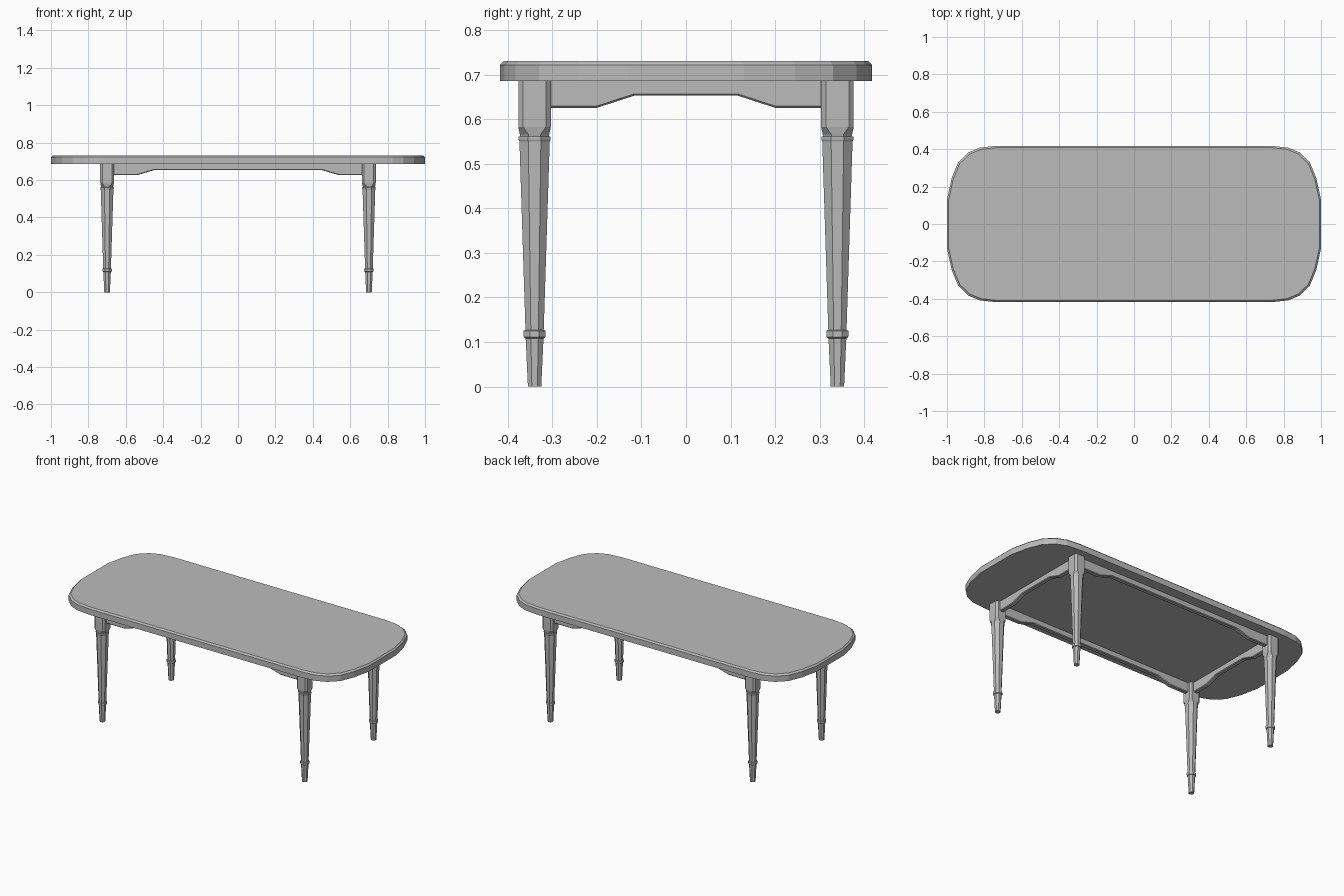
import bpy, bmesh
from mathutils import Vector

cube = bpy.data.objects.get("Cube")
if cube:
    bpy.data.objects.remove(cube, do_unlink=True)

grey = bpy.data.materials.new("plain_grey")
grey.use_nodes = True
COLOUR = (0.5, 0.5, 0.5, 1)
grey.diffuse_color = COLOUR
grey.node_tree.nodes["Principled BSDF"].inputs["Base Color"].default_value = COLOUR


def loft(name, rings, location=(0, 0, 0)):
    """Join equal-length rings of points into a capped, flat-shaded solid."""
    bm = bmesh.new()
    loops = [[bm.verts.new(p) for p in ring] for ring in rings]
    n = len(loops[0])
    for a, b in zip(loops, loops[1:]):
        for i in range(n):
            j = (i + 1) % n
            bm.faces.new((a[i], a[j], b[j], b[i]))
    bm.faces.new(loops[0][::-1])
    bm.faces.new(loops[-1])
    bmesh.ops.recalc_face_normals(bm, faces=bm.faces)
    mesh = bpy.data.meshes.new(name)
    bm.to_mesh(mesh)
    bm.free()
    mesh.materials.append(grey)
    obj = bpy.data.objects.new(name, mesh)
    obj.location = location
    bpy.context.collection.objects.link(obj)
    return obj


# Tabletop: rounded outline mirrored from one corner, with a chamfered rim
corner = [(1.0, 0.13), (0.975, 0.245), (0.94, 0.33),
          (0.885, 0.383), (0.825, 0.408), (0.735, 0.418)]
outline = (corner + [(-x, y) for x, y in corner[::-1]]
           + [(-x, -y) for x, y in corner] + [(x, -y) for x, y in corner[::-1]])


def top_ring(z, inset):
    return [(x * (1 - inset), y * (1 - inset / 0.418), z) for x, y in outline]


loft("tabletop", [top_ring(0.686, 0), top_ring(0.722, 0), top_ring(0.731, 0.009)])


# Legs: eight-sided section given by half width and half length of the flat side
def leg_ring(z, half, flat):
    f = half * flat
    quarter = [(half, -f), (half, f)]
    pts = []
    for _ in range(4):
        pts += quarter
        quarter = [(-y, x) for x, y in quarter]
    return [(x, y, z) for x, y in pts]


OCT = 0.414
leg_profile = [
    (0, 0.015, OCT), (0.108, 0.02, OCT),                           # foot
    (0.11, 0.0235, OCT), (0.114, 0.025, OCT), (0.125, 0.025, OCT),  # ankle collar
    (0.127, 0.0205, OCT), (0.55, 0.034, OCT),                      # tapered shaft
    (0.555, 0.036, OCT), (0.561, 0.036, OCT), (0.562, 0.032, OCT),  # neck ring
    (0.566, 0.033, OCT), (0.583, 0.0365, 0.7), (0.688, 0.0365, 0.7),  # square block
]
LEG_X, LEG_Y = 0.7, 0.34
for sx, side in ((1, "left"), (-1, "right")):
    for sy, end in ((-1, "front"), (1, "back")):
        loft(f"{end}_{side}_leg", [leg_ring(*p) for p in leg_profile],
             (sx * LEG_X, sy * LEG_Y, 0))


# Aprons: rails with a raised middle and a chamfered lower edge
def apron(name, half, outer, inner, centre, along_x):
    low, high, top, thick, cut = 0.626, 0.653, 0.688, 0.014, 0.004
    stations = [(-half, low), (-outer, low), (-inner, high),
                (inner, high), (outer, low), (half, low)]
    rings = []
    for s, z in stations:
        section = [(-thick, top), (-thick, z + cut), (cut - thick, z),
                   (thick - cut, z), (thick, z + cut), (thick, top)]
        rings.append([(s, t, h) if along_x else (t, s, h) for t, h in section])
    loft(name, rings, centre)


for sign, name in ((-1, "front_apron"), (1, "back_apron")):
    apron(name, LEG_X - 0.03, 0.54, 0.45, (0, sign * LEG_Y, 0), True)
for sign, name in ((1, "left_apron"), (-1, "right_apron")):
    apron(name, LEG_Y - 0.03, 0.2, 0.117, (sign * LEG_X, 0, 0), False)
